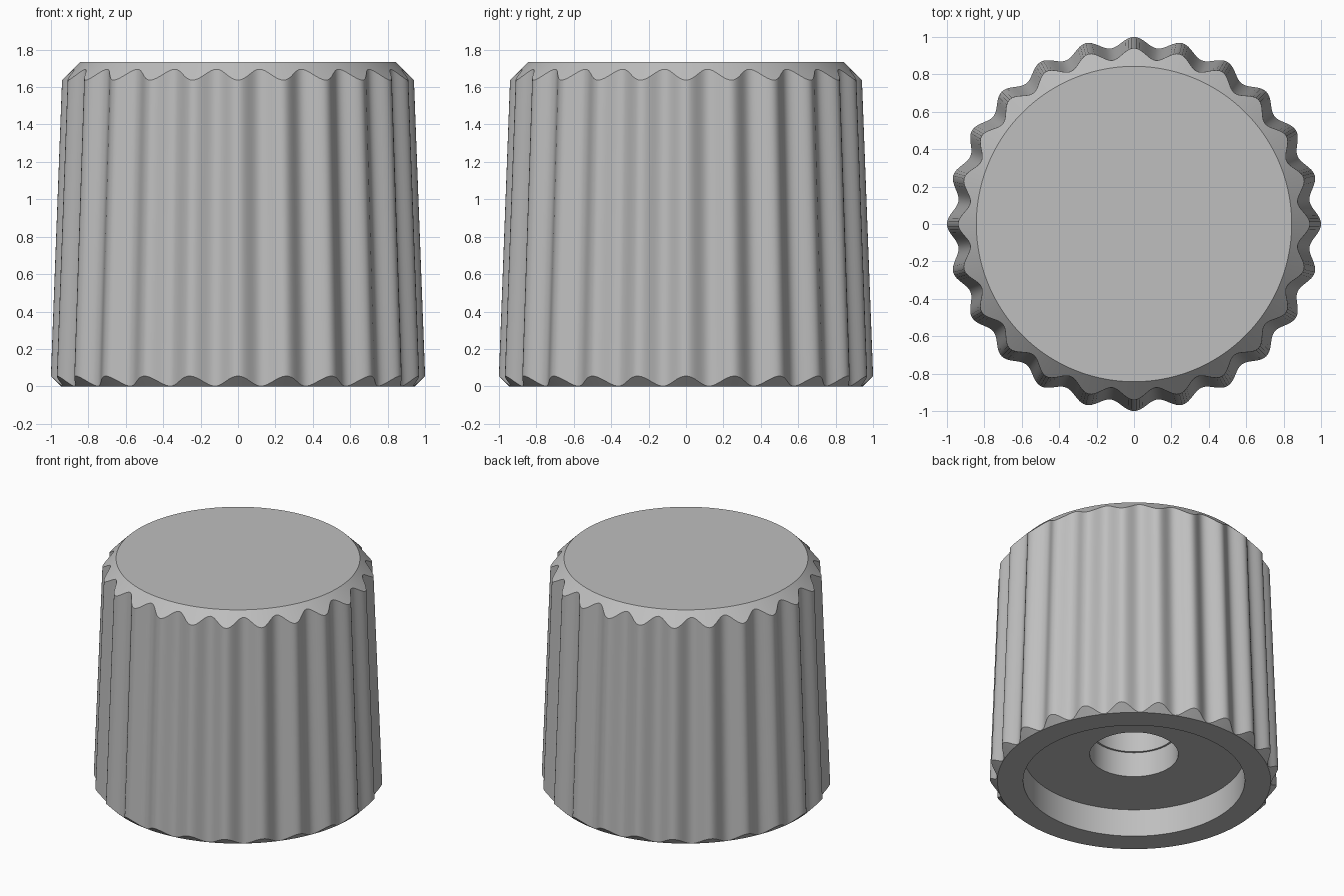
import bpy
import bmesh
from math import cos, sin, pi, radians

if "Cube" in bpy.data.objects:
    bpy.data.objects.remove(bpy.data.objects["Cube"], do_unlink=True)

HEIGHT = 1.735
FLUTES = 24
SEGMENTS = FLUTES * 16
DRAFT = 0.0377          # taper of the grip per unit of height
BASE_R, TOP_R = 0.945, 0.843
MEAN_R, WAVE = 0.9745, 0.028


def grip_radius(a):
    """Fluted radius at ground level."""
    return MEAN_R + WAVE * cos(FLUTES * a)


def lower_edge(a):
    """Where the bottom chamfer cone meets the flutes."""
    z = (grip_radius(a) - BASE_R) / (1 + DRAFT)
    return BASE_R + z, z


def upper_edge(a):
    """Where the top chamfer cone meets the flutes."""
    z = (TOP_R + HEIGHT - grip_radius(a)) / (1 - DRAFT)
    return TOP_R + HEIGHT - z, z


def circle(r, z):
    return lambda a: (r, z)


# Closed section from the shaft bore, out over the base, up to the top face
section = [
    circle(0.292, 1.2), circle(0.292, 0.4),     # shaft bore
    circle(0.306, 0.4), circle(0.306, 0.21),    # bore mouth
    circle(0.766, 0.21), circle(0.766, 0),      # recess under the base
    circle(BASE_R, 0), lower_edge,              # bottom chamfer
    upper_edge, circle(TOP_R, HEIGHT),          # fluted grip, top chamfer
]

bm = bmesh.new()
rings = []
for ring in section:
    verts = []
    for i in range(SEGMENTS):
        a = 2 * pi * i / SEGMENTS
        r, z = ring(a)
        verts.append(bm.verts.new((r * cos(a), r * sin(a), z)))
    rings.append(verts)
for low, high in zip(rings, rings[1:]):
    for i in range(SEGMENTS):
        j = (i + 1) % SEGMENTS
        bm.faces.new((low[i], low[j], high[j], high[i]))
bm.faces.new(rings[-1])             # top face
bm.faces.new(rings[0][::-1])        # end of the bore
bmesh.ops.recalc_face_normals(bm, faces=bm.faces)

mesh = bpy.data.meshes.new("fluted_knob")
bm.to_mesh(mesh)
bm.free()
knob = bpy.data.objects.new("fluted_knob", mesh)
bpy.context.collection.objects.link(knob)

# Plain grey plastic
grey = bpy.data.materials.new("light_grey")
grey.use_nodes = True
colour = (0.52, 0.52, 0.52, 1)
grey.diffuse_color = colour
grey.node_tree.nodes["Principled BSDF"].inputs["Base Color"].default_value = colour
mesh.materials.append(grey)

bpy.ops.object.select_all(action="DESELECT")
knob.select_set(True)
bpy.context.view_layer.objects.active = knob
bpy.ops.object.shade_smooth_by_angle(angle=radians(25))
